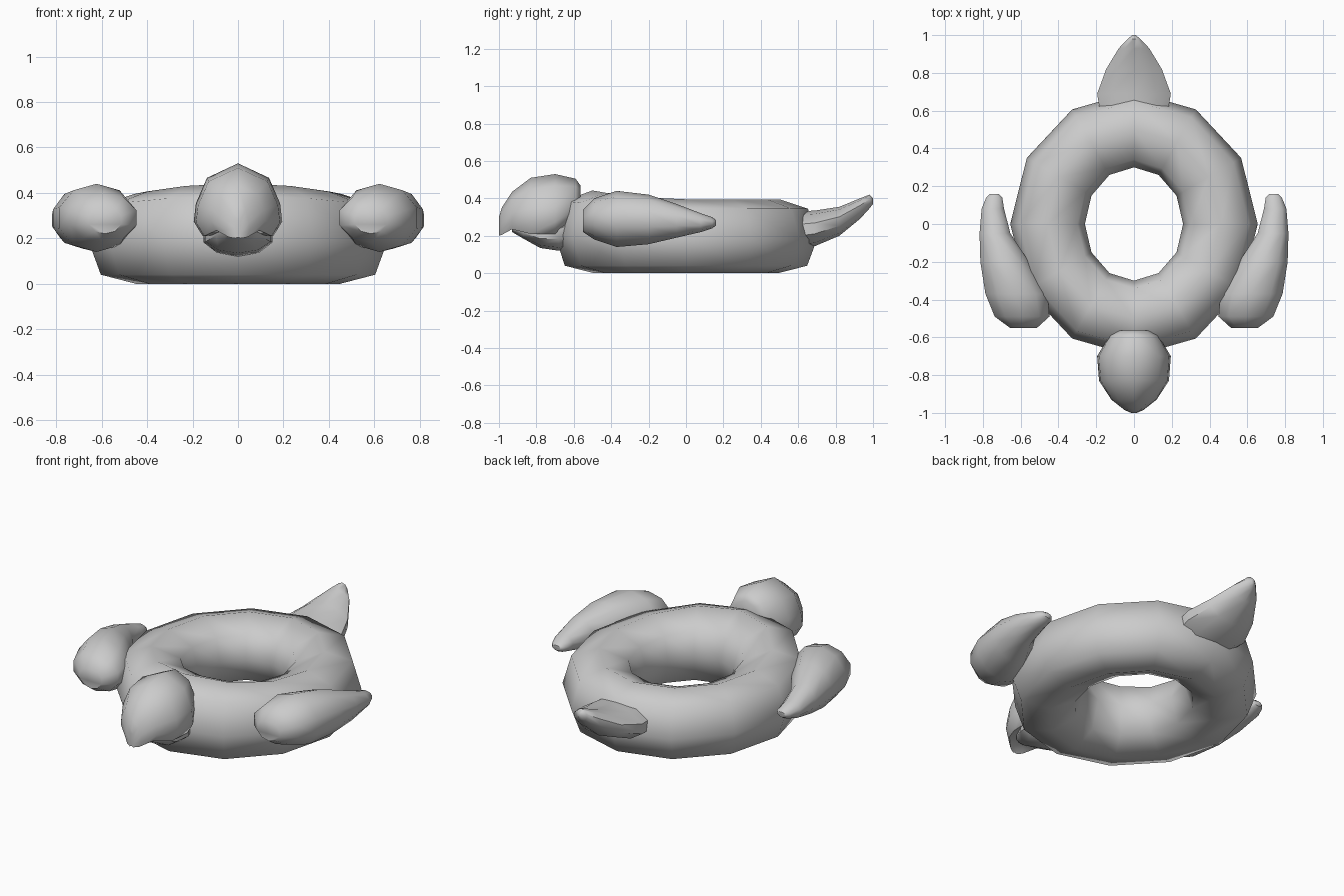
import bpy, bmesh, math

if "Cube" in bpy.data.objects:
    bpy.data.objects.remove(bpy.data.objects["Cube"])


def finish(name, bm, angle=50):
    bmesh.ops.recalc_face_normals(bm, faces=bm.faces)
    me = bpy.data.meshes.new(name)
    bm.to_mesh(me)
    bm.free()
    ob = bpy.data.objects.new(name, me)
    bpy.context.collection.objects.link(ob)
    bpy.ops.object.select_all(action='DESELECT')
    ob.select_set(True)
    bpy.context.view_layer.objects.active = ob
    bpy.ops.object.shade_smooth_by_angle(angle=math.radians(angle))
    return ob


def skin(bm, rings, closed=False):
    n = len(rings[0])
    pairs = list(zip(rings, rings[1:]))
    if closed:
        pairs.append((rings[-1], rings[0]))
    for a, b in pairs:
        for i in range(n):
            j = (i + 1) % n
            bm.faces.new((a[i], a[j], b[j], b[i]))
    if not closed:
        bm.faces.new(rings[0])
        bm.faces.new(rings[-1])


def loft(name, stations, section, side=1):
    """stations: (y, x_min, x_max, z_min, z_max); section in the -1..1 box"""
    bm = bmesh.new()
    rings = []
    for y, x0, x1, z0, z1 in stations:
        rings.append([bm.verts.new((side * ((x0 + x1) / 2 + u * (x1 - x0) / 2), y,
                                    (z0 + z1) / 2 + v * (z1 - z0) / 2)) for u, v in section])
    skin(bm, rings)
    return finish(name, bm)


ROUND = [(math.sin(k * math.pi / 5), math.cos(k * math.pi / 5)) for k in range(10)]

# Inflatable ring body: (radial position 0 inner .. 1 outer, height)
profile = [(1.0, .18), (.87, .04), (.48, 0), (.12, .06), (0, .2), (.1, .33), (.5, .395), (.88, .345)]
bm = bmesh.new()
rings = []
for k in range(12):
    a = k * math.pi / 6
    c, s = math.cos(a), math.sin(a)
    lift = 1 + .12 * max(0, -s) ** 2
    ring = []
    for r, z in profile:
        rx, ry = .26 + r * .395, .30 + r * .40
        ring.append(bm.verts.new((rx * c, ry * s, z * (lift if z > .1 else 1))))
    rings.append(ring)
skin(bm, rings, closed=True)
finish("ring_body", bm, 60)

# Flippers, mirrored left and right
flipper = [(-.55, .51, .66, .22, .34), (-.49, .44, .745, .18, .40), (-.37, .45, .795, .14, .44),
           (-.2, .55, .82, .155, .42), (-.05, .65, .822, .19, .37), (.08, .685, .81, .22, .32),
           (.14, .695, .785, .24, .30), (.16, .715, .765, .255, .285)]
for side, label in ((1, "right"), (-1, "left")):
    loft("flipper_" + label, flipper, ROUND, side)

# Tail, curving up to a point
tail = [(.6, .19, .13, .33), (.69, .205, .145, .335), (.82, .155, .2, .355),
        (.93, .085, .29, .40), (.98, .035, .345, .42), (1.0, .01, .37, .40)]
loft("tail", [(y, -w, w, a, b) for y, w, a, b in tail], ROUND)

# Head with ridged crown and hooked beak
half = [(.7, .6), (.95, -.1), (1, -.6), (.8, -1)]
crown = [(0, 1)] + half + [(0, -.9)] + [(-u, v) for u, v in reversed(half)]
head = [(-.565, .08, .36, .47), (-.59, .13, .30, .505), (-.70, .195, .21, .53),
        (-.83, .185, .21, .51), (-.93, .12, .235, .435), (-.985, .05, .205, .35),
        (-1.0, .015, .2, .30)]
loft("head", [(y, -w, w, a, b) for y, w, a, b in head], crown)

# Lower jaw and neck
jaw = [(-.58, .12, .15, .34), (-.68, .16, .12, .30), (-.78, .15, .135, .28),
       (-.87, .10, .185, .27), (-.93, .05, .22, .27)]
loft("lower_jaw", [(y, -w, w, a, b) for y, w, a, b in jaw], ROUND)
